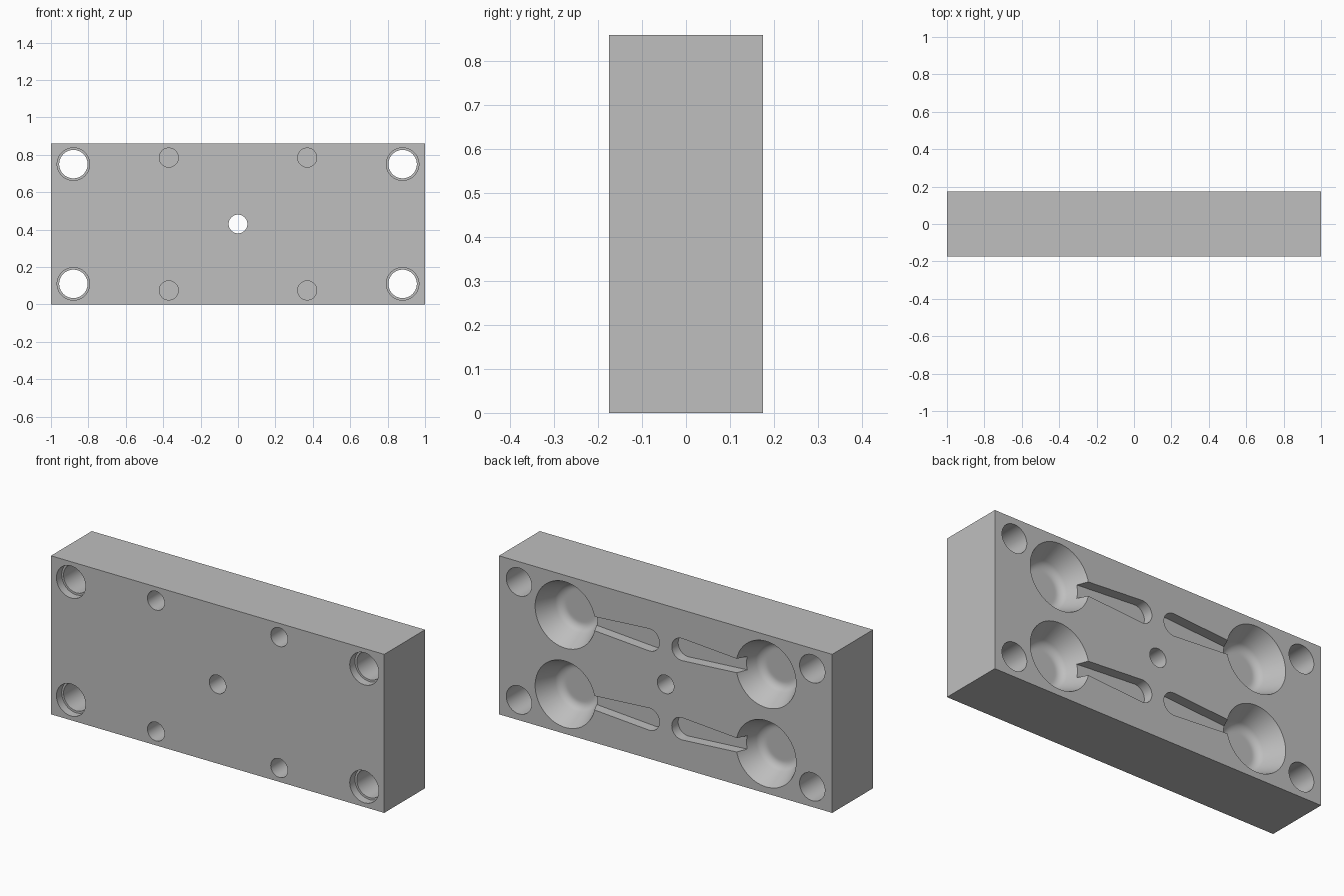
import bpy
import bmesh
import math

if "Cube" in bpy.data.objects:
    bpy.data.objects.remove(bpy.data.objects["Cube"], do_unlink=True)

HALF_Y, HEIGHT = 0.175, 0.86
MID_Z = HEIGHT / 2
OVER = 0.02  # how far cutters stick out of the block


def make_object(name, bm):
    bmesh.ops.recalc_face_normals(bm, faces=bm.faces)
    mesh = bpy.data.meshes.new(name)
    bm.to_mesh(mesh)
    bm.free()
    obj = bpy.data.objects.new(name, mesh)
    bpy.context.collection.objects.link(obj)
    return obj


def lathe(name, x, z, profile, sides=64):
    """Closed solid turned about the y direction from (radius, y) points."""
    bm = bmesh.new()
    rings = []
    for r, y in profile:
        angles = [2 * math.pi * i / sides for i in range(sides)]
        rings.append([bm.verts.new((x + r * math.cos(a), y, z + r * math.sin(a))) for a in angles])
    for a, b in zip(rings, rings[1:]):
        for i in range(sides):
            j = (i + 1) % sides
            bm.faces.new((a[i], a[j], b[j], b[i]))
    bm.faces.new(rings[0])
    bm.faces.new(rings[-1])
    return make_object(name, bm)


def slot(name, side, z):
    """Channel that widens towards its round end near the middle."""
    r, cx, depth = 0.06, 0.097, 0.055
    outline = [(0.5, -0.033)]
    for i in range(25):
        a = math.radians(-86 - 188 * i / 24)
        outline.append((cx + r * math.cos(a), r * math.sin(a)))
    outline.append((0.5, 0.033))
    bm = bmesh.new()
    face = bm.faces.new([bm.verts.new((side * px, HALF_Y - depth, z + pz)) for px, pz in outline])
    top = bmesh.ops.extrude_face_region(bm, geom=[face])
    verts = [v for v in top["geom"] if isinstance(v, bmesh.types.BMVert)]
    bmesh.ops.translate(bm, verts=verts, vec=(0, depth + OVER, 0))
    return make_object(name, bm)


# Cup profile: tapered wall, rounded corner, flat floor
depth, fillet, slope = 0.135, 0.05, math.radians(24)
wall_r = 0.18 - math.tan(slope) * 0.105
cup_profile = [(0.18 + OVER * math.tan(slope), HALF_Y + OVER), (0.18, HALF_Y)]
for i in range(9):
    a = slope + (math.pi / 2 - slope) * i / 8
    cup_profile.append((wall_r - fillet * (math.cos(slope) - math.cos(a)),
                        HALF_Y - depth + fillet * (1 - math.sin(a))))
cup_profile.append((cup_profile[-1][0] - 0.01, HALF_Y - depth))

front, back = -HALF_Y - OVER, HALF_Y + OVER
cutters = [lathe("center_hole_cutter", 0, MID_Z, [(0.05, front), (0.05, back)])]
for sx in (-1, 1):
    for sz in (-1, 1):
        # Stepped corner holes
        cutters.append(lathe("corner_hole_cutter", sx * 0.88, MID_Z + sz * 0.32,
                             [(0.087, front), (0.087, -0.13), (0.076, -0.13), (0.076, back)]))
        # Blind holes in the front
        cutters.append(lathe("blind_hole_cutter", sx * 0.37, MID_Z + sz * 0.355,
                             [(0.051, front), (0.051, 0.03)]))
        # Cups and channels in the back
        cutters.append(lathe("cup_cutter", sx * 0.603, MID_Z + sz * 0.215, cup_profile))
        cutters.append(slot("channel_cutter", sx, MID_Z + sz * 0.215))

# Main block
bm = bmesh.new()
bmesh.ops.create_cube(bm, size=1)
bmesh.ops.scale(bm, verts=bm.verts, vec=(2, 2 * HALF_Y, HEIGHT))
bmesh.ops.translate(bm, verts=bm.verts, vec=(0, 0, MID_Z))
block = make_object("mold_block", bm)

for cutter in cutters:
    cutter.hide_render = True
    mod = block.modifiers.new(cutter.name, "BOOLEAN")
    mod.operation, mod.solver, mod.object = "DIFFERENCE", "EXACT", cutter

# Bake the cuts and drop the cutters
result = bpy.data.meshes.new_from_object(block.evaluated_get(bpy.context.evaluated_depsgraph_get()))
block.modifiers.clear()
block.data = result
for cutter in cutters:
    bpy.data.objects.remove(cutter, do_unlink=True)

# Plain grey metal
grey = bpy.data.materials.new("plain_grey")
grey.use_nodes = True
color = (0.52, 0.52, 0.52, 1)
grey.diffuse_color = color
grey.node_tree.nodes["Principled BSDF"].inputs["Base Color"].default_value = color
block.data.materials.clear()
block.data.materials.append(grey)

bpy.ops.object.select_all(action="DESELECT")
block.select_set(True)
bpy.context.view_layer.objects.active = block
bpy.ops.object.shade_smooth_by_angle(angle=math.radians(30))
